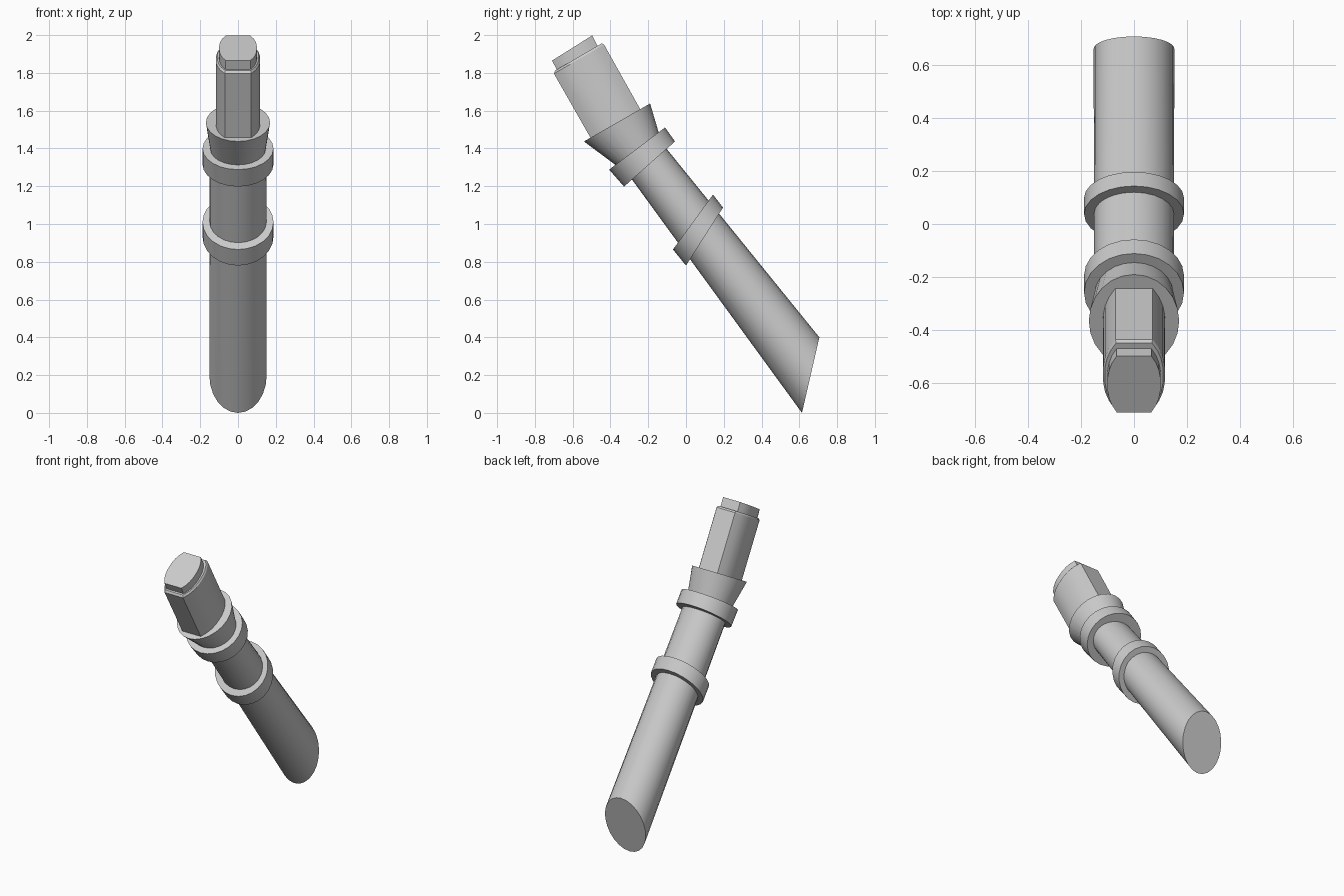
import bpy, bmesh, math
from mathutils import Vector

if "Cube" in bpy.data.objects:
    bpy.data.objects.remove(bpy.data.objects["Cube"])


def round_section(rx, sides=24):
    """Ellipse: (x offset, -1..1 position across the side profile)."""
    return [(rx * math.cos(2 * math.pi * i / sides),
             math.sin(2 * math.pi * i / sides)) for i in range(sides)]


def grip_section(flat, bulge, steps=8):
    """Flat front and back, bulging left and right sides."""
    side = []
    for i in range(steps + 1):
        t = -1 + 2 * i / steps
        side.append((bulge - (bulge - flat) * abs(t) ** 2.5, t))
    return side + [(-x, -t) for x, t in side]


def loft(name, rings):
    """Each ring: lower (y, z), upper (y, z), section points."""
    bm = bmesh.new()
    loops = []
    for low, high, section in rings:
        a, b = Vector((0, *low)), Vector((0, *high))
        mid, half = (a + b) / 2, (b - a) / 2
        loops.append([bm.verts.new(mid + half * t + Vector((x, 0, 0)))
                      for x, t in section])
    for p, q in zip(loops, loops[1:]):
        n = len(p)
        for i in range(n):
            j = (i + 1) % n
            bm.faces.new((p[i], p[j], q[j], q[i]))
    bm.faces.new(loops[0][::-1])
    bm.faces.new(loops[-1])
    bmesh.ops.recalc_face_normals(bm, faces=bm.faces)
    mesh = bpy.data.meshes.new(name)
    bm.to_mesh(mesh)
    bm.free()
    obj = bpy.data.objects.new(name, mesh)
    bpy.context.collection.objects.link(obj)
    bpy.ops.object.select_all(action='DESELECT')
    obj.select_set(True)
    bpy.context.view_layer.objects.active = obj
    bpy.ops.object.shade_smooth_by_angle(angle=math.radians(25))
    return obj


# Long leaning tube with a slanted foot
loft("tube", [((0.614, 0.0), (0.706, 0.40), round_section(0.152)),
              ((-0.344, 1.315), (-0.164, 1.474), round_section(0.15))])

# Two collars, each with its own tilt
collar = round_section(0.188)
loft("lower_collar", [((0.0, 0.78), (0.196, 1.087), collar),
                      ((-0.069, 0.865), (0.143, 1.156), collar)])
loft("upper_collar", [((-0.328, 1.198), (-0.058, 1.437), collar),
                      ((-0.407, 1.288), (-0.111, 1.511), collar)])

# Flared socket under the grip
loft("socket", [((-0.349, 1.294), (-0.135, 1.452), round_section(0.143)),
                ((-0.54, 1.437), (-0.19, 1.638), round_section(0.17))])

# Flat-fronted grip with a small chamfer at its top
loft("grip", [((-0.503, 1.452), (-0.238, 1.60), grip_section(0.07, 0.117)),
              ((-0.699, 1.796), (-0.434, 1.95), grip_section(0.07, 0.117)),
              ((-0.693, 1.812), (-0.447, 1.956), grip_section(0.067, 0.11))])

# Smaller end cap
loft("end_cap", [((-0.675, 1.80), (-0.463, 1.933), grip_section(0.065, 0.10)),
                 ((-0.709, 1.865), (-0.497, 1.998), grip_section(0.065, 0.10))])
